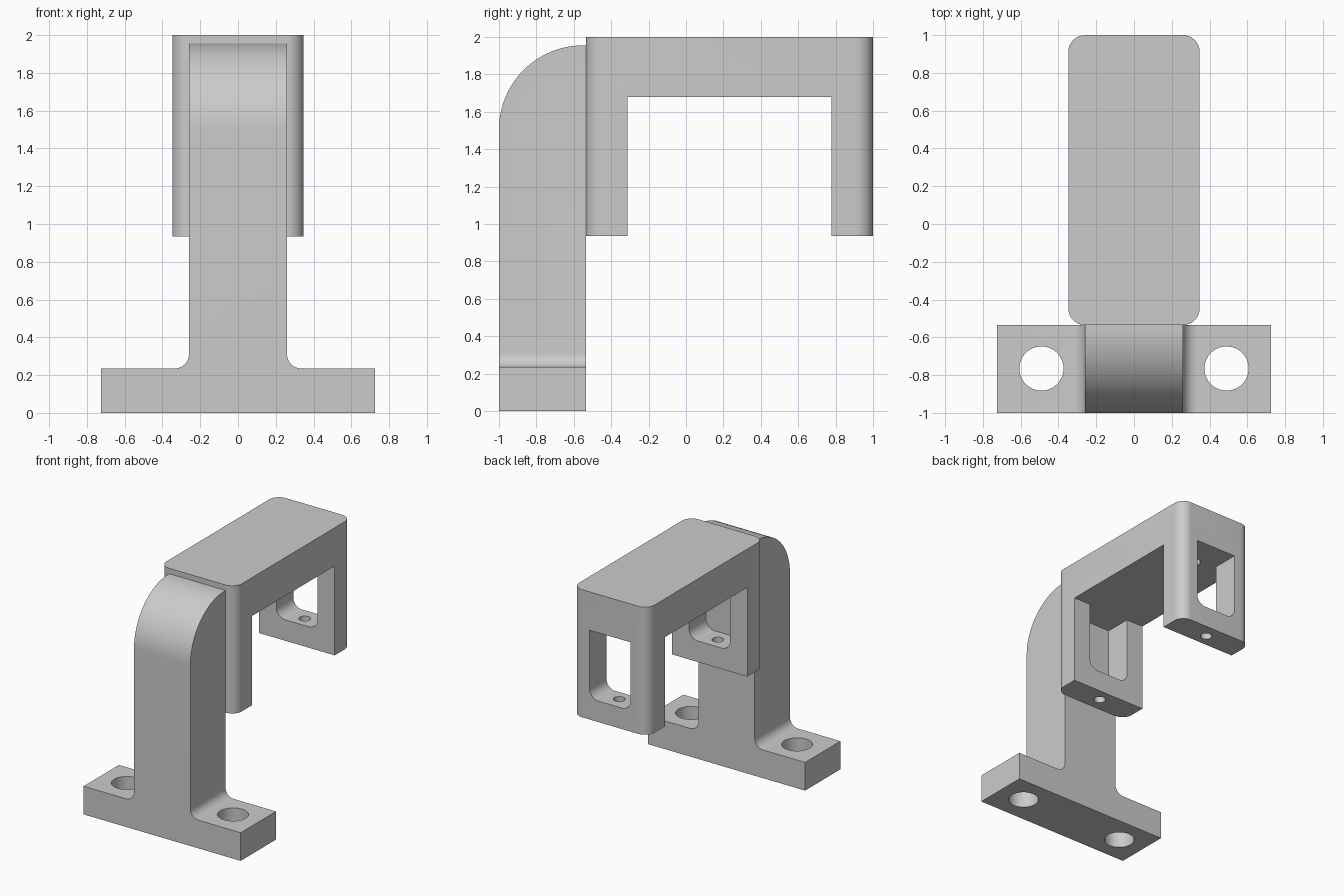
import bpy
import bmesh
from math import cos, sin, pi, radians
from mathutils import Vector

cube = bpy.data.objects.get("Cube")
if cube:
    bpy.data.objects.remove(cube, do_unlink=True)

# Single flat colour
grey = bpy.data.materials.new("plain_grey")
grey.use_nodes = True
grey.diffuse_color = (0.6, 0.6, 0.6, 1)
grey.node_tree.nodes["Principled BSDF"].inputs["Base Color"].default_value = (0.6, 0.6, 0.6, 1)


def arc(cx, cy, r, start, end, steps=12):
    """Points along an arc, angles in degrees."""
    angles = [radians(start + (end - start) * i / steps) for i in range(steps + 1)]
    return [(cx + r * cos(a), cy + r * sin(a)) for a in angles]


def prism(name, outline, axis, low, high):
    """Extrude a 2D outline along an axis."""
    place = {"x": lambda u, v, d: (d, u, v),
             "y": lambda u, v, d: (u, d, v),
             "z": lambda u, v, d: (u, v, d)}[axis]
    bm = bmesh.new()
    face = bm.faces.new([bm.verts.new(place(u, v, low)) for u, v in outline])
    moved = bmesh.ops.extrude_face_region(bm, geom=[face])["geom"]
    verts = [g for g in moved if isinstance(g, bmesh.types.BMVert)]
    bmesh.ops.translate(bm, verts=verts, vec=Vector(place(0, 0, high - low)))
    bmesh.ops.recalc_face_normals(bm, faces=bm.faces)
    mesh = bpy.data.meshes.new(name)
    bm.to_mesh(mesh)
    bm.free()
    mesh.materials.append(grey)
    ob = bpy.data.objects.new(name, mesh)
    bpy.context.collection.objects.link(ob)
    return ob


def hole(name, x, y, r, low, high):
    return prism(name, arc(x, y, r, 0, 352.5, 47), "z", low, high)


def combine(ob, cutter, operation="DIFFERENCE"):
    """Apply a boolean and discard the cutter."""
    mod = ob.modifiers.new("cut", "BOOLEAN")
    mod.operation = operation
    mod.solver = "EXACT"
    mod.object = cutter
    cutter.hide_render = True
    bpy.ops.object.select_all(action="DESELECT")
    bpy.context.view_layer.objects.active = ob
    ob.select_set(True)
    bpy.ops.object.modifier_apply(modifier=mod.name)
    bpy.data.objects.remove(cutter, do_unlink=True)


FRONT, JOINT, BACK = -1.0, -0.535, 1.0
TOP, LEG_BOTTOM, CEILING = 2.0, 0.935, 1.68

# Foot and post: filleted inverted T
half = [(0.725, 0), (0.725, 0.235)] + arc(0.335, 0.31, 0.075, 270, 180) + [(0.26, 1.955)]
stand = prism("foot_and_post", half + [(-x, z) for x, z in reversed(half)], "y", FRONT, JOINT)

# Rounded shoulder at the top of the post
side = [(JOINT, -0.1), (JOINT, 1.955)] + arc(-0.55, 1.505, 0.45, 90, 180, 24) + [(FRONT, -0.1)]
combine(stand, prism("shoulder_cutter", side, "x", -1, 1), "INTERSECT")

# Bolt holes in the foot
for x in (-0.49, 0.49):
    combine(stand, hole("bolt_cutter", x, -0.765, 0.117, -0.1, 0.5))

# Bracket: block with rounded upright corners
r, w = 0.09, 0.348
outline = (arc(w - r, BACK - r, r, 0, 90) + arc(r - w, BACK - r, r, 90, 180)
           + arc(r - w, JOINT + r, r, 180, 270) + arc(w - r, JOINT + r, r, 270, 360))
bracket = prism("bracket", outline, "z", LEG_BOTTOM, TOP)

# Channel between the two legs
channel = [(-0.312, 0.5), (0.777, 0.5), (0.777, CEILING), (-0.312, CEILING)]
combine(bracket, prism("channel_cutter", channel, "x", -1, 1))

# Windows through the legs, rounded at the bottom
window = ([(0.19, CEILING), (-0.19, CEILING)] + arc(-0.11, 1.19, 0.08, 180, 270)
          + arc(0.11, 1.19, 0.08, 270, 360))
combine(bracket, prism("window_cutter", window, "y", -0.7, 1.2))

# Screw holes in the lower bars and a shallow socket in the ceiling
for y in (-0.42, 0.88):
    combine(bracket, hole("screw_cutter", 0, y, 0.045, 0.8, 1.3))
combine(bracket, hole("socket_cutter", 0, 0.715, 0.06, 1.5, 1.78))

for ob in (stand, bracket):
    bpy.ops.object.select_all(action="DESELECT")
    bpy.context.view_layer.objects.active = ob
    ob.select_set(True)
    bpy.ops.object.shade_smooth_by_angle(angle=radians(30))
